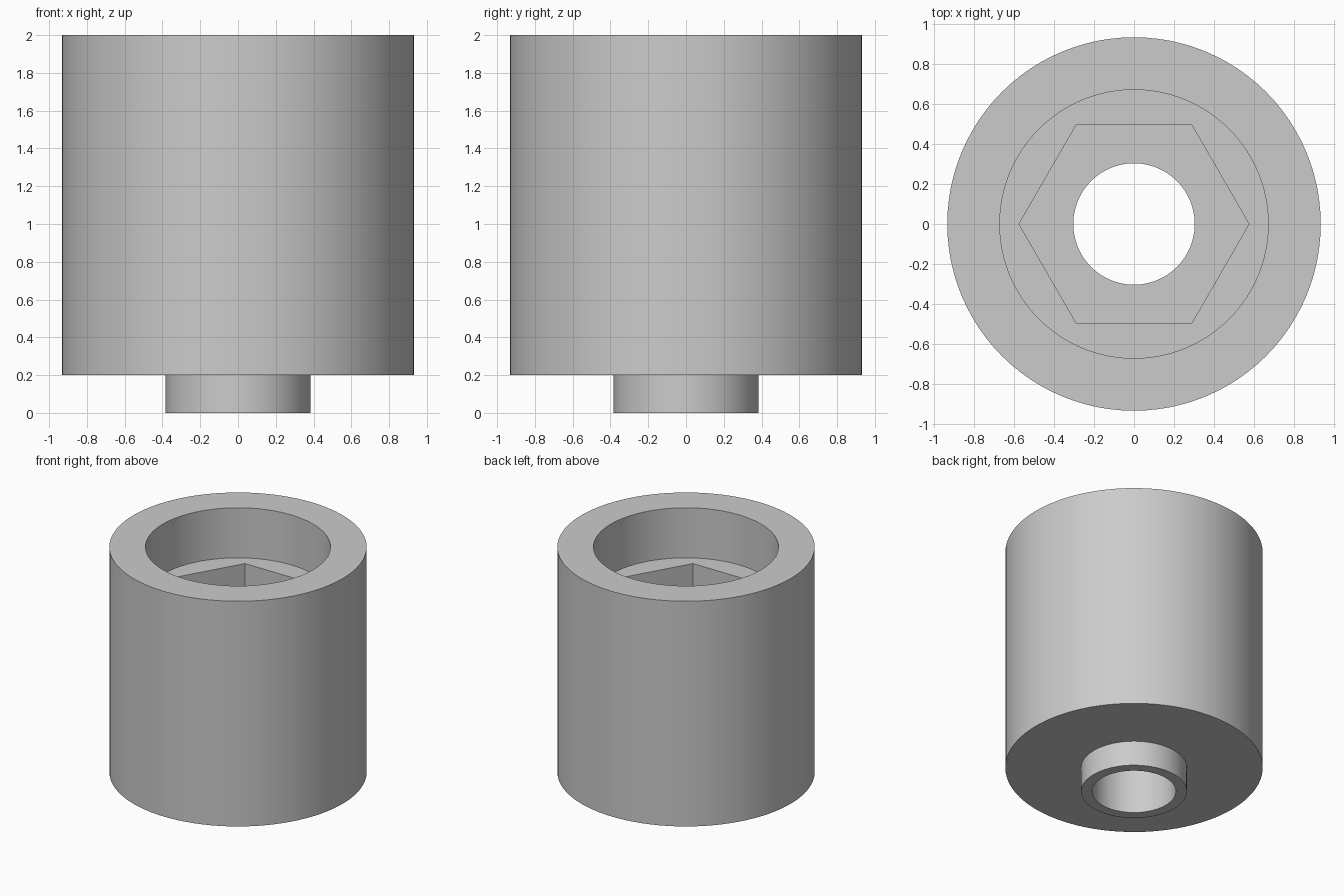
import bpy
import bmesh
import math

cube = bpy.data.objects.get("Cube")
if cube:
    bpy.data.objects.remove(cube, do_unlink=True)

SEGMENTS = 96  # divisible by six, so hexagon corners fall on vertices

grey = bpy.data.materials.new("plain grey")
grey.use_nodes = True
colour = (0.6, 0.6, 0.6, 1)
grey.diffuse_color = colour
grey.node_tree.nodes["Principled BSDF"].inputs["Base Color"].default_value = colour


def circle(radius):
    return lambda angle: radius


def hexagon(apothem):
    # Distance to a hexagon with corners on the x axis
    sector = math.pi / 3
    return lambda angle: apothem / math.cos(angle % sector - sector / 2)


def lathe(name, sections):
    """Join a closed loop of (outline, height) sections into one shell."""
    bm = bmesh.new()
    rings = []
    for outline, z in sections:
        ring = []
        for i in range(SEGMENTS):
            a = math.tau * i / SEGMENTS
            r = outline(a)
            ring.append(bm.verts.new((r * math.cos(a), r * math.sin(a), z)))
        rings.append(ring)
    for low, high in zip(rings, rings[1:] + rings[:1]):
        for i in range(SEGMENTS):
            j = (i + 1) % SEGMENTS
            bm.faces.new((low[i], low[j], high[j], high[i]))
    bmesh.ops.recalc_face_normals(bm, faces=bm.faces)
    mesh = bpy.data.meshes.new(name)
    bm.to_mesh(mesh)
    bm.free()
    mesh.materials.append(grey)
    obj = bpy.data.objects.new(name, mesh)
    bpy.context.collection.objects.link(obj)
    return obj


body, boss = circle(0.932), circle(0.383)
counterbore, through_hole = circle(0.67), circle(0.303)
nut_pocket = hexagon(0.497)

# Up the outside, then down through the bore, hexagonal pocket and hole
bushing = lathe("hex_socket_bushing", [
    (boss, 0), (boss, 0.2), (body, 0.2), (body, 2),
    (counterbore, 2), (counterbore, 1.6),
    (nut_pocket, 1.6), (nut_pocket, 1.2),
    (through_hole, 1.2), (through_hole, 0),
])

bpy.ops.object.select_all(action="DESELECT")
bushing.select_set(True)
bpy.context.view_layer.objects.active = bushing
bpy.ops.object.shade_smooth_by_angle(angle=math.radians(30))
